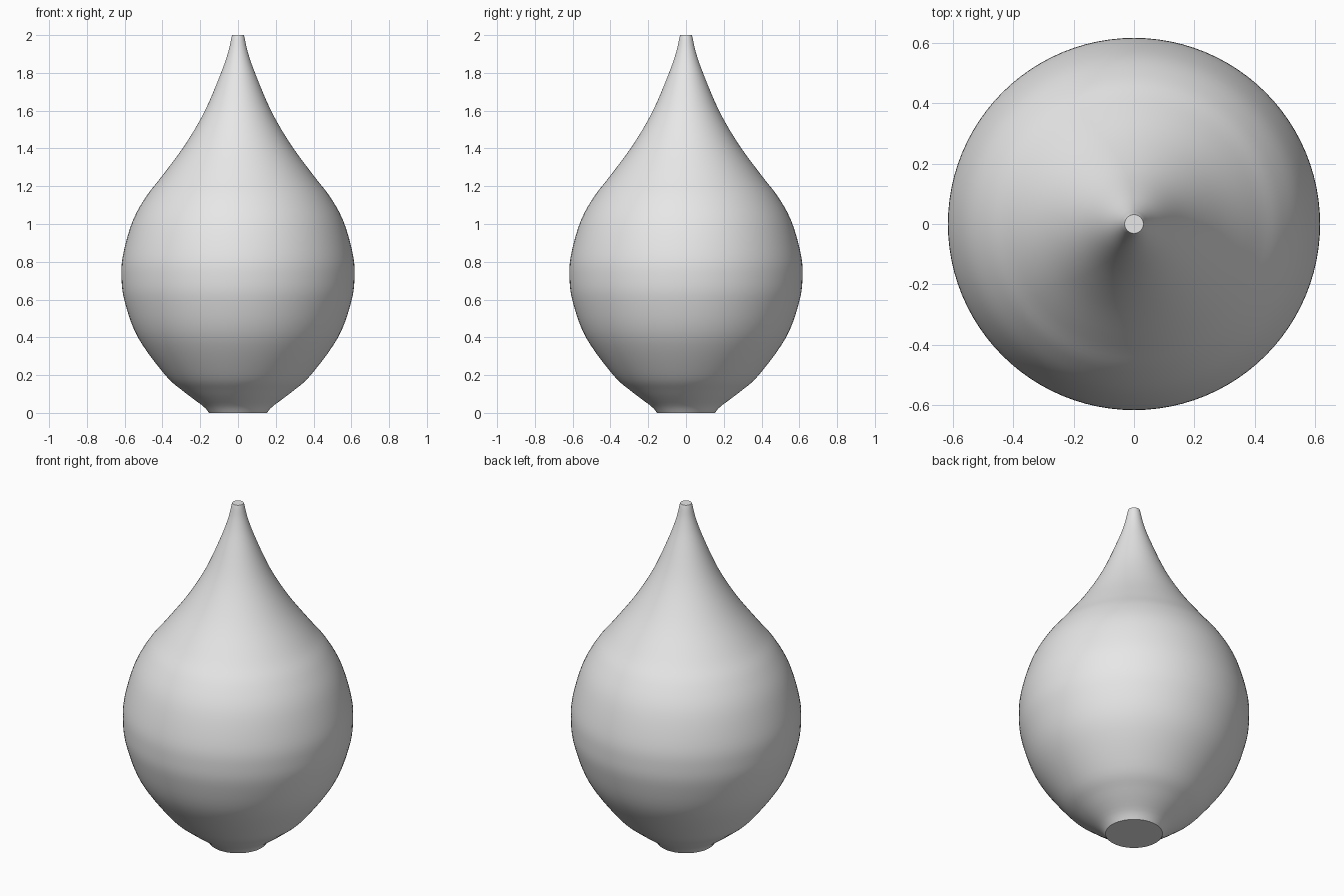
import bpy, bmesh, math
from mathutils import Vector

if "Cube" in bpy.data.objects:
    bpy.data.objects.remove(bpy.data.objects["Cube"])

# Profile of the drop-shaped body: (radius, height)
PROFILE = [(0.19, 0.04), (0.29, 0.115), (0.385, 0.20), (0.53, 0.40), (0.60, 0.59),
           (0.617, 0.72), (0.608, 0.84), (0.56, 1.01), (0.49, 1.14), (0.405, 1.25),
           (0.28, 1.42), (0.175, 1.60), (0.09, 1.80), (0.052, 1.91), (0.034, 1.99)]
SEGMENTS = 96
STEPS = 5


def smooth_curve(points, steps):
    """Catmull-Rom curve through the profile points."""
    p = [Vector(q) for q in points]
    p = [2 * p[0] - p[1]] + p + [2 * p[-1] - p[-2]]
    out = []
    for a, b, c, d in zip(p, p[1:], p[2:], p[3:]):
        for i in range(steps):
            t = i / steps
            out.append(0.5 * (2 * b + (c - a) * t + (2 * a - 5 * b + 4 * c - d) * t ** 2
                              + (3 * b - a - 3 * c + d) * t ** 3))
    return out + [p[-2]]


# Foot flare, curved body, slightly rounded tip
outline = [Vector((0.153, 0)), Vector((0.168, 0.02))] + smooth_curve(PROFILE, STEPS)
outline.append(Vector((0.031, 2.0)))

# Revolve the outline and close both ends
bm = bmesh.new()
rings = []
for r, z in outline:
    rings.append([bm.verts.new((r * math.cos(2 * math.pi * i / SEGMENTS),
                                r * math.sin(2 * math.pi * i / SEGMENTS), z))
                  for i in range(SEGMENTS)])
for low, high in zip(rings, rings[1:]):
    for i in range(SEGMENTS):
        j = (i + 1) % SEGMENTS
        bm.faces.new((low[i], low[j], high[j], high[i]))
bm.faces.new(rings[0][::-1])
bm.faces.new(rings[-1])

mesh = bpy.data.meshes.new("drop_vase")
bm.to_mesh(mesh)
bm.free()
vase = bpy.data.objects.new("drop_vase", mesh)
bpy.context.collection.objects.link(vase)

# Single light grey colour
grey = bpy.data.materials.new("light grey")
grey.diffuse_color = (0.8, 0.8, 0.8, 1)
grey.use_nodes = True
grey.node_tree.nodes["Principled BSDF"].inputs["Base Color"].default_value = grey.diffuse_color
mesh.materials.append(grey)

# Smooth sides, sharp rims
bpy.context.view_layer.objects.active = vase
vase.select_set(True)
bpy.ops.object.shade_smooth_by_angle(angle=math.radians(35))
